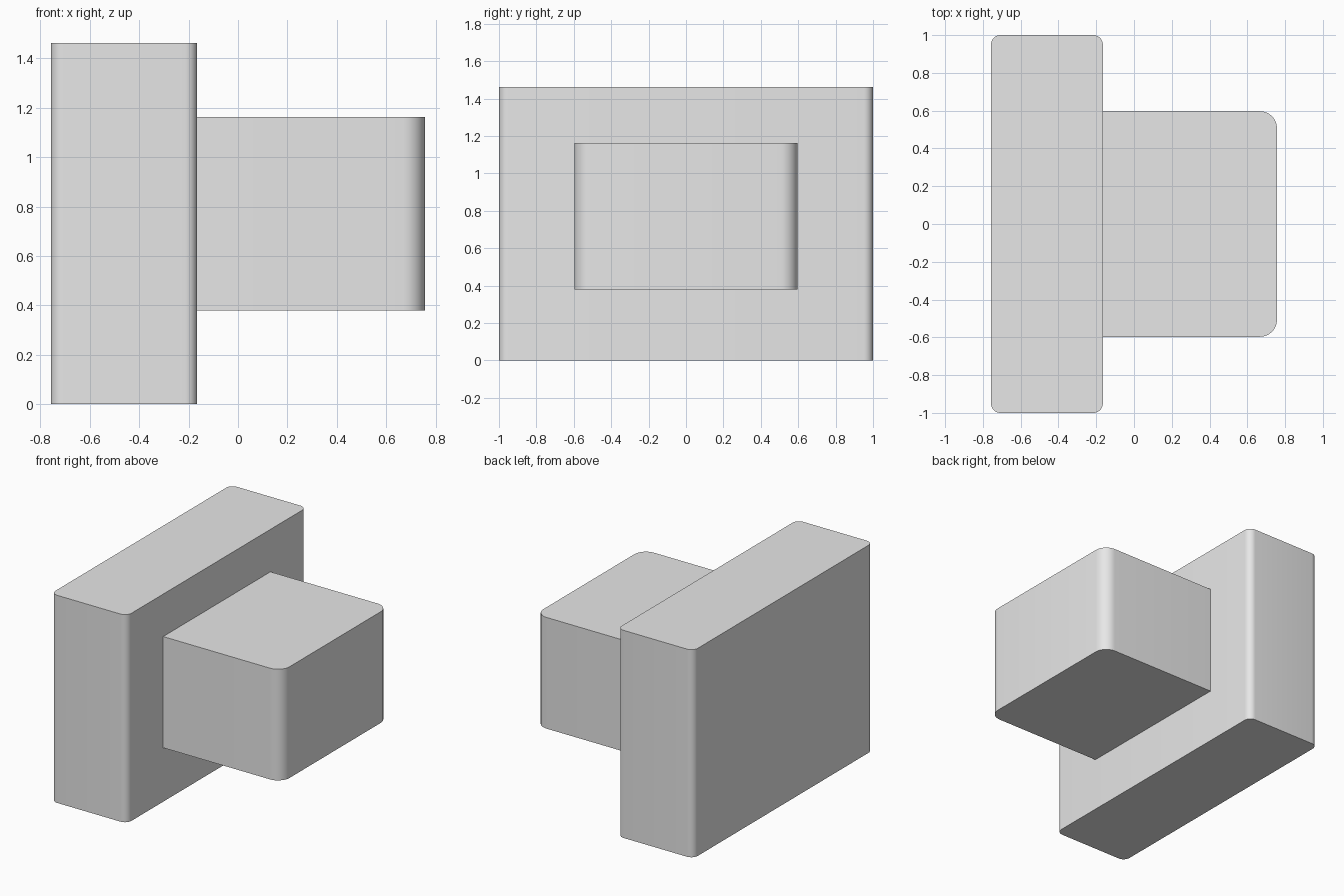
import bpy
import bmesh
import math

cube = bpy.data.objects.get("Cube")
if cube:
    bpy.data.objects.remove(cube, do_unlink=True)

grey = bpy.data.materials.new("light_grey")
grey.use_nodes = True
grey.diffuse_color = (0.8, 0.8, 0.8, 1)
grey.node_tree.nodes["Principled BSDF"].inputs["Base Color"].default_value = (0.8, 0.8, 0.8, 1)


def rounded_box(name, low, high, radius, round_back=True):
    """Box with rounded vertical edges; the -x edges are optional."""
    mid_x = (low[0] + high[0]) / 2
    bm = bmesh.new()
    bmesh.ops.create_cube(bm, size=1)
    for v in bm.verts:
        v.co = [h if c > 0 else l for c, l, h in zip(v.co, low, high)]
    edges = [e for e in bm.edges
             if abs(e.verts[0].co.z - e.verts[1].co.z) > 0.1
             and (round_back or e.verts[0].co.x > mid_x)]
    bmesh.ops.bevel(bm, geom=edges, offset=radius, segments=8,
                    profile=0.5, affect='EDGES')
    mesh = bpy.data.meshes.new(name)
    bm.to_mesh(mesh)
    bm.free()
    mesh.materials.append(grey)
    obj = bpy.data.objects.new(name, mesh)
    bpy.context.collection.objects.link(obj)
    bpy.ops.object.select_all(action='DESELECT')
    obj.select_set(True)
    bpy.context.view_layer.objects.active = obj
    bpy.ops.object.shade_smooth_by_angle(angle=math.radians(30))
    return obj


# Tall slab with all four vertical edges rounded
rounded_box("back_slab", (-0.757, -1, 0), (-0.165, 1, 1.462), 0.05)

# Block projecting from the slab, rounded at its outer end only
rounded_box("projecting_block", (-0.165, -0.597, 0.38), (0.757, 0.597, 1.163),
            0.09, round_back=False)
